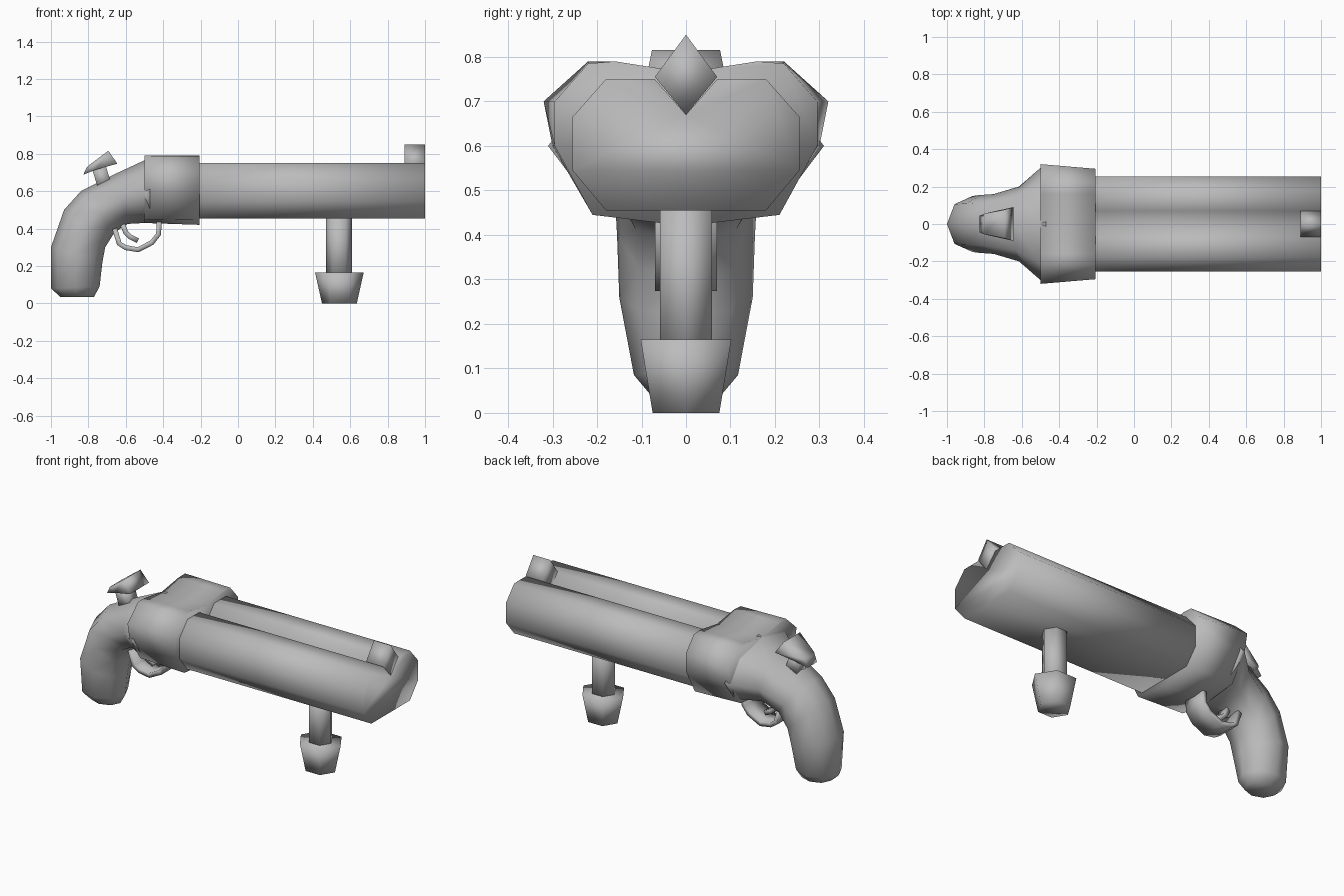
import bpy
import bmesh
import math
from mathutils import Vector

cube = bpy.data.objects.get("Cube")
if cube:
    bpy.data.objects.remove(cube)

metal = bpy.data.materials.new("plain_grey")
metal.use_nodes = True
GREY = (0.5, 0.5, 0.5, 1)
metal.diffuse_color = GREY
metal.node_tree.nodes["Principled BSDF"].inputs["Base Color"].default_value = GREY


def loft(name, rings):
    """Skin a row of equal-length rings and close both ends."""
    bm = bmesh.new()
    rows = [[bm.verts.new(p) for p in ring] for ring in rings]
    n = len(rows[0])
    for a, b in zip(rows, rows[1:]):
        for i in range(n):
            j = (i + 1) % n
            bm.faces.new((a[i], a[j], b[j], b[i]))
    bm.faces.new(rows[0])
    bm.faces.new(rows[-1])
    bmesh.ops.recalc_face_normals(bm, faces=bm.faces)
    for f in bm.faces:
        f.smooth = True
    mesh = bpy.data.meshes.new(name)
    bm.to_mesh(mesh)
    bm.free()
    mesh.materials.append(metal)
    obj = bpy.data.objects.new(name, mesh)
    bpy.context.collection.objects.link(obj)
    return obj


def mirrored(x, half):
    """Full ring at x from a half outline running top centre to bottom centre."""
    left = [(x, y, z) for y, z in half]
    return left + [(x, -y, z) for y, z in reversed(half[1:-1])]


def oval(top, bottom, width, sides=8):
    """Ring around the line top-bottom in the xz plane, with half width in y."""
    t, b = Vector((top[0], 0, top[1])), Vector((bottom[0], 0, bottom[1]))
    mid, arm = (t + b) / 2, (t - b) / 2
    turns = [math.tau * i / sides for i in range(sides)]
    return [mid + arm * math.cos(a) + Vector((0, width * math.sin(a), 0)) for a in turns]


def band(name, path, width, thick):
    """Flat strip that follows a path in the xz plane."""
    rings = []
    for i, (x, z) in enumerate(path):
        p, q = path[max(i - 1, 0)], path[min(i + 1, len(path) - 1)]
        d = Vector((q[0] - p[0], 0, q[1] - p[1])).normalized()
        off = Vector((-d.z, 0, d.x)) * thick / 2
        c, side = Vector((x, 0, z)), Vector((0, width / 2, 0))
        rings.append([c + off + side, c - off + side, c - off - side, c + off - side])
    return loft(name, rings)


def hexagon(x, z, rx, ry):
    turns = [math.tau * i / 6 for i in range(6)]
    return [(x + rx * math.cos(a), ry * math.sin(a) / 0.866, z) for a in turns]


# Twin barrels with a notch along the top
barrel = [(0, .67), (.07, .75), (.18, .75), (.255, .665), (.255, .545), (.18, .455), (0, .455)]
loft("twin_barrels", [mirrored(x, barrel) for x in (-.25, 1)])

# Receiver block, a little wider at the rear
front = [(0, .765), (.16, .79), (.22, .785), (.295, .70), (.295, .60), (.21, .445), (0, .42)]
rear = [(0, .765), (.16, .79), (.22, .79), (.32, .70), (.30, .60), (.20, .45), (0, .43)]
loft("receiver", [mirrored(-.205, front), mirrored(-.5, rear)])

# Curved grip
loft("grip", [
    oval((-.47, .77), (-.47, .43), .31),
    oval((-.50, .765), (-.50, .43), .30),
    oval((-.64, .70), (-.59, .425), .20),
    oval((-.84, .60), (-.66, .38), .16),
    oval((-.93, .50), (-.71, .30), .155),
    oval((-1, .30), (-.725, .22), .15),
    oval((-1, .08), (-.74, .09), .117),
    oval((-.95, .035), (-.77, .035), .075),
])

# Front sight
diamond = [(0, .85), (.07, .755), (0, .67)]
loft("front_sight", [mirrored(x, diamond) for x in (.89, 1)])

# Fore handle and its flared foot
loft("handle_post", [hexagon(.54, z, .07, .058) for z in (.12, .47)])
loft("handle_foot", [hexagon(.542, 0, .093, .075), hexagon(.542, .165, .13, .102)])

# Hammer: stem and tapered cap
band("hammer_stem", [(-.71, .62), (-.74, .75)][:1] + [(-.745, .73)], .08, .075)
cap = [((-.645, .747), (-.693, .816), .09), ((-.76, .715), (-.80, .736), .065),
       ((-.827, .688), (-.81, .725), .045)]
loft("hammer_cap", [[(lo[0], w, lo[1]), (hi[0], w * .85, hi[1]), (hi[0], -w * .85, hi[1]),
                     (lo[0], -w, lo[1])] for lo, hi, w in cap])

# Trigger and guard
band("trigger_guard", [(-.66, .40), (-.635, .32), (-.60, .298), (-.535, .287), (-.46, .325),
                       (-.425, .37), (-.42, .45)], .14, .027)
band("trigger", [(-.625, .44), (-.60, .38), (-.575, .355), (-.535, .335)], .06, .027)
